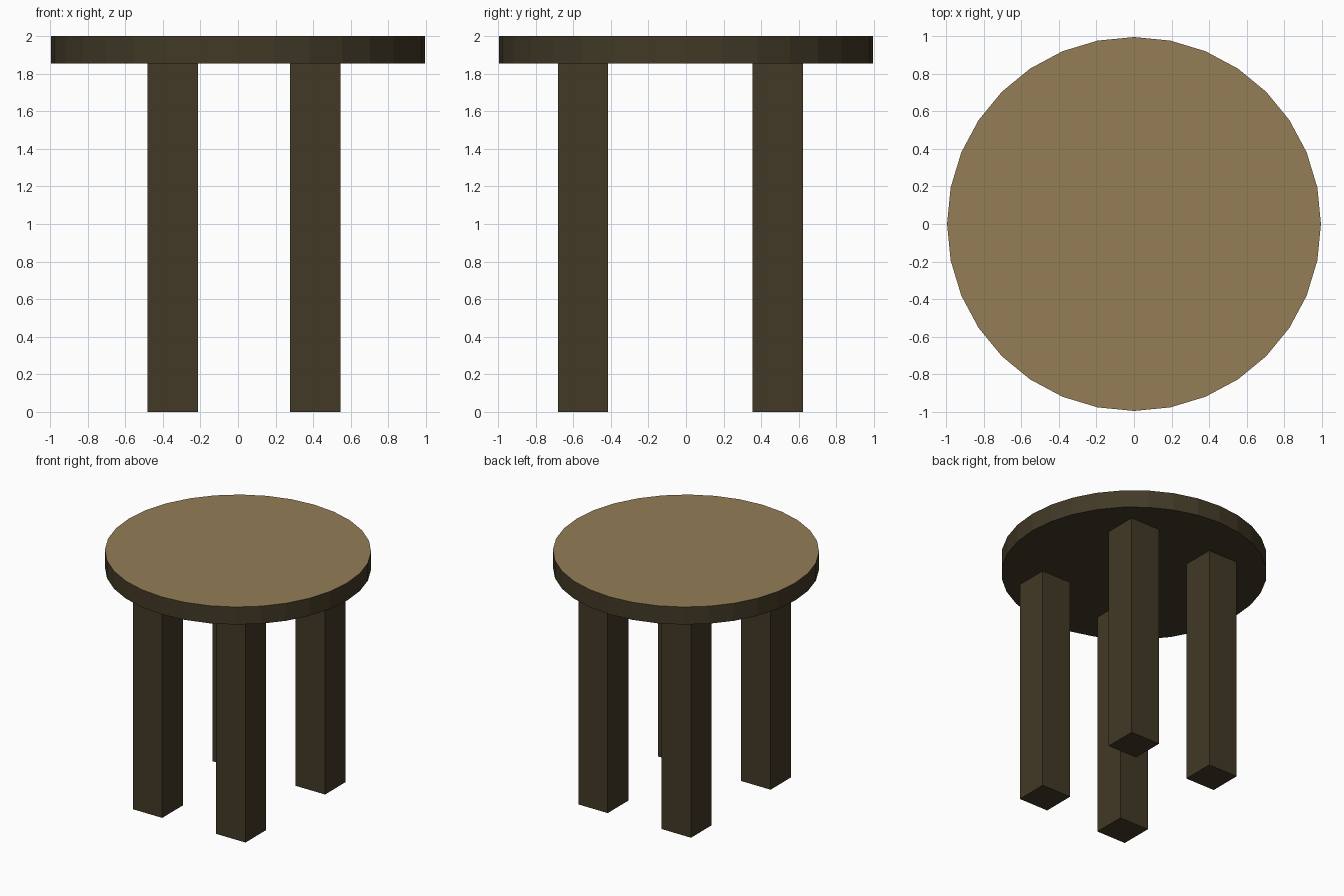
import bpy

if "Cube" in bpy.data.objects:
    bpy.data.objects.remove(bpy.data.objects["Cube"])


def material(name, rgb):
    mat = bpy.data.materials.new(name)
    mat.diffuse_color = (*rgb, 1)
    mat.use_nodes = True
    mat.node_tree.nodes["Principled BSDF"].inputs["Base Color"].default_value = mat.diffuse_color
    return mat


dark_wood = material("dark brown wood", (0.054, 0.041, 0.020))
light_wood = material("light brown wood", (0.295, 0.205, 0.092))

UNDERSIDE = 1.855
LEG = 0.268


def finish(name):
    obj = bpy.context.object
    obj.name = name
    obj.data.materials.append(dark_wood)
    bpy.ops.object.transform_apply(location=False, rotation=False, scale=True)
    return obj


# Round seat: flat-faced 32-sided disc with a lighter top face
bpy.ops.mesh.primitive_cylinder_add(
    vertices=32, radius=0.995, depth=2 - UNDERSIDE,
    location=(0, 0, (2 + UNDERSIDE) / 2))
seat = finish("seat")
seat.data.materials.append(light_wood)
for face in seat.data.polygons:
    face.material_index = 1 if face.normal.z > 0.5 else 0

# Four square legs, slightly off centre
for side, x in (("left", -0.348), ("right", 0.412)):
    for end, y in (("front", -0.548), ("back", 0.489)):
        bpy.ops.mesh.primitive_cube_add(size=1, location=(x, y, UNDERSIDE / 2))
        bpy.context.object.scale = (LEG, LEG, UNDERSIDE)
        finish(f"{end}_{side}_leg")
